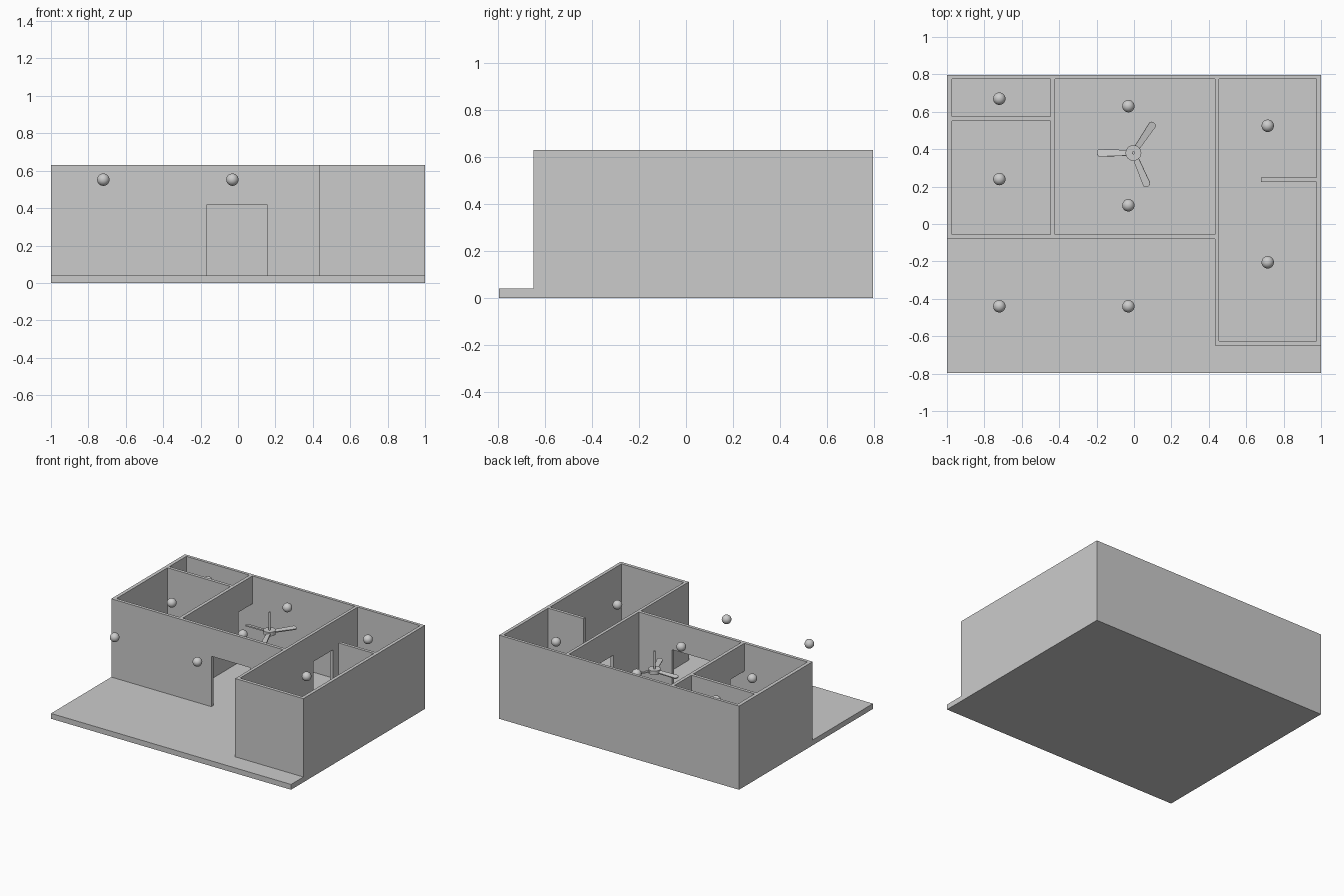
import bpy, bmesh
from math import radians, cos, sin, pi
from mathutils import Matrix

if "Cube" in bpy.data.objects:
    bpy.data.objects.remove(bpy.data.objects["Cube"])

FLOOR, TOP, DOOR = 0.04, 0.63, 0.42
BACK, FRONT = 0.797, -0.797
coll = bpy.context.collection


def prism(name, pts, z0, z1):
    """Extrude a counter-clockwise outline from z0 to z1."""
    bm = bmesh.new()
    face = bm.faces.new([bm.verts.new((x, y, z0)) for x, y in pts])
    ext = bmesh.ops.extrude_face_region(bm, geom=[face], use_keep_orig=True)
    verts = [g for g in ext["geom"] if isinstance(g, bmesh.types.BMVert)]
    bmesh.ops.translate(bm, vec=(0, 0, z1 - z0), verts=verts)
    bmesh.ops.recalc_face_normals(bm, faces=bm.faces)
    mesh = bpy.data.meshes.new(name)
    bm.to_mesh(mesh)
    bm.free()
    ob = bpy.data.objects.new(name, mesh)
    coll.objects.link(ob)
    return ob


def rect(x0, x1, y0, y1):
    return [(x0, y0), (x1, y0), (x1, y1), (x0, y1)]


def carve(target, name, pts, z1):
    """Cut a room or doorway down to floor level."""
    cutter = prism(name, pts, FLOOR, z1)
    cutter.hide_render = True
    mod = target.modifiers.new(name, 'BOOLEAN')
    mod.operation, mod.solver, mod.object = 'DIFFERENCE', 'EXACT', cutter
    bpy.context.view_layer.objects.active = target
    bpy.ops.object.modifier_apply(modifier=name)
    bpy.data.objects.remove(cutter)


# House shell: L-shaped block with rooms hollowed out
house = prism("house_walls", [(-1, -0.08), (0.432, -0.08), (0.432, -0.65),
                              (1, -0.65), (1, BACK), (-1, BACK)], 0, TOP)
rooms = {
    "small_room": rect(-0.973, -0.447, 0.574, 0.775),
    "left_room": rect(-0.973, -0.447, -0.056, 0.55),
    "hall": rect(-0.422, 0.432, -0.056, 0.775),
    # right wing with a short partition left standing
    "right_wing": [(0.455, -0.625), (0.975, -0.625), (0.975, 0.225), (0.68, 0.225),
                   (0.68, 0.248), (0.975, 0.248), (0.975, 0.775), (0.455, 0.775)],
}
for name, pts in rooms.items():
    carve(house, name, pts, 0.8)

# Doorways
doors = {
    "front_door": rect(-0.165, 0.155, -0.12, -0.03),
    "wing_door": rect(0.41, 0.48, 0.248, 0.48),
    "small_room_door": rect(-0.47, -0.40, 0.61, 0.775),
    "left_room_door": rect(-0.47, -0.40, -0.056, 0.11),
}
for name, pts in doors.items():
    carve(house, name, pts, DOOR)

# Porch slab in front of the house
prism("porch", [(-1, FRONT), (1, FRONT), (1, -0.65), (0.432, -0.65),
                (0.432, -0.08), (-1, -0.08)], 0, FLOOR)

# Round lights, one or two per space
for i, (x, y) in enumerate([(-0.72, 0.67), (-0.72, 0.24), (-0.03, 0.63), (-0.03, 0.10),
                            (0.715, 0.525), (0.715, -0.205), (-0.72, -0.44), (-0.03, -0.44)]):
    bpy.ops.mesh.primitive_uv_sphere_add(segments=32, ring_count=16, radius=0.033,
                                         location=(x, y, 0.552))
    bpy.context.object.name = f"light_{i + 1}"
    bpy.ops.object.shade_smooth()

# Ceiling fan: hub, rod and three round-ended blades
FX, FY, FZ = -0.003, 0.38, 0.472
for name, r, h, z in [("fan_hub", 0.042, 0.03, FZ), ("fan_rod", 0.008, 0.14, 0.55)]:
    bpy.ops.mesh.primitive_cylinder_add(vertices=32, radius=r, depth=h, location=(FX, FY, z))
    bpy.context.object.name = name
    bpy.ops.object.shade_smooth_by_angle()

tip = [(0.18 + 0.016 * cos(a), 0.02 * sin(a))
       for a in [-pi / 2 + pi * k / 8 for k in range(9)]]
for i, ang in enumerate((56, 180, 293)):
    blade = prism(f"fan_blade_{i + 1}", [(0.03, -0.015)] + tip + [(0.03, 0.015)], -0.004, 0.004)
    blade.matrix_world = (Matrix.Translation((FX, FY, FZ)) @ Matrix.Rotation(radians(ang), 4, 'Z')
                          @ Matrix.Rotation(radians(10), 4, 'X'))
